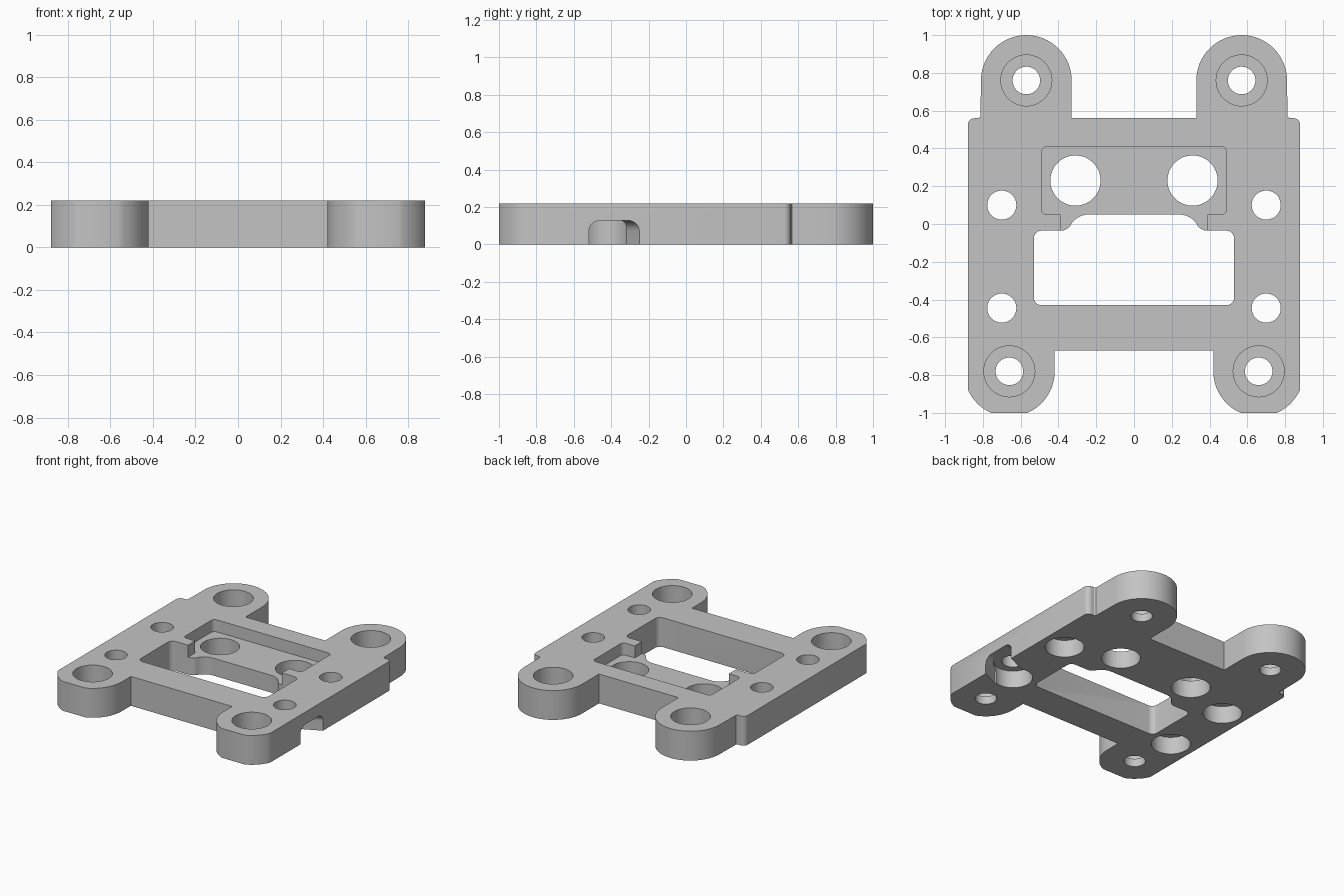
import bpy, bmesh, math
from mathutils import Matrix

default = bpy.data.objects.get("Cube")
if default:
    bpy.data.objects.remove(default, do_unlink=True)

HEIGHT = 0.22
STEP = 0.13       # pocket floor and underside counterbore level
BELOW, ABOVE = -0.1, 0.4


def arc(cx, cy, r, start, end, steps=10):
    angles = [math.radians(start + (end - start) * i / steps) for i in range(steps + 1)]
    return [(cx + r * math.cos(a), cy + r * math.sin(a)) for a in angles]


def mirrored(half):
    """Close a right-hand half outline with its mirror image."""
    return half + [(-x, y) for x, y in reversed(half)]


def prism(name, outline, low, high):
    bm = bmesh.new()
    face = bm.faces.new([bm.verts.new((x, y, low)) for x, y in outline])
    top = bmesh.ops.extrude_face_region(bm, geom=[face])["geom"]
    bmesh.ops.translate(bm, vec=(0, 0, high - low),
                        verts=[v for v in top if isinstance(v, bmesh.types.BMVert)])
    bmesh.ops.recalc_face_normals(bm, faces=bm.faces)
    mesh = bpy.data.meshes.new(name)
    bm.to_mesh(mesh)
    bm.free()
    obj = bpy.data.objects.new(name, mesh)
    bpy.context.collection.objects.link(obj)
    return obj


def bore(x, y, r, low, high):
    return prism("bore_cutter", arc(x, y, r, 0, 360, 48)[:-1], low, high)


# Plate outline with four rounded mounting lugs
outline = [(0.42, -0.67)]
outline += arc(0.66, -0.78, 0.24, 180, 246.4)
outline += arc(0.66, -0.78, 0.24, 293.6, 336.4)
outline += arc(0.845, 0.525, 0.035, 0, 90, 6)
outline += [(0.825, 0.56), (0.813, 0.568)]
outline += arc(0.57, 0.76, 0.24, 0, 180, 32)
outline += [(0.33, 0.56)]
plate = prism("mounting_plate", mirrored(outline), 0, HEIGHT)

# Central window with a bulged rear edge
window = arc(0.49, -0.39, 0.04, -90, 0, 6) + arc(0.49, -0.075, 0.04, 0, 90, 6)
window += [(0.375, -0.035), (0.352, -0.024)] + arc(0.24, -0.06, 0.11, 25, 90)
cutters = [prism("window_cutter", mirrored(window), BELOW, ABOVE)]

# Shallow pocket opening into the window
pocket = [(0.39, -0.2), (0.39, 0.05)]
pocket += arc(0.46, 0.08, 0.03, -90, 0, 6) + arc(0.46, 0.38, 0.03, 0, 90, 6)
cutters.append(prism("pocket_cutter", mirrored(pocket), STEP, ABOVE))

for side in (-1, 1):
    # Lug holes, counterbored from above
    for x, y in ((0.57, 0.76), (0.66, -0.78)):
        cutters.append(bore(side * x, y, 0.135, 0.06, ABOVE))
        cutters.append(bore(side * x, y, 0.073, BELOW, ABOVE))
    # Side holes, counterbored from below
    for y in (0.10, -0.445):
        cutters.append(bore(side * 0.70, y, 0.133, BELOW, STEP))
        cutters.append(bore(side * 0.70, y, 0.077, BELOW, ABOVE))
    # Holes through the pocket floor
    cutters.append(bore(side * 0.31, 0.23, 0.133, BELOW, ABOVE))

# Slanted channel from one side hole out through the left edge
half_width, top, r = 0.122, STEP - 0.002, 0.055
profile = [(half_width, BELOW)] + arc(half_width - r, top - r, r, 0, 90, 8)
channel = prism("channel_cutter", mirrored(profile), 0, 0.35)
upright = Matrix(((0, 0, 1, 0), (1, 0, 0, 0), (0, 1, 0, 0), (0, 0, 0, 1)))
channel.data.transform(Matrix.Translation((0.70, -0.468, 0))
                       @ Matrix.Rotation(math.radians(25), 4, "Z") @ upright)
cutters.append(channel)

# Cut everything, then keep only the finished plate
for cutter in cutters:
    cutter.hide_render = True
    mod = plate.modifiers.new("cut", "BOOLEAN")
    mod.operation = "DIFFERENCE"
    mod.solver = "EXACT"
    mod.object = cutter
bpy.context.view_layer.update()
finished = bpy.data.meshes.new_from_object(
    plate.evaluated_get(bpy.context.evaluated_depsgraph_get()))
plate.modifiers.clear()
plate.data = finished
for cutter in cutters:
    bpy.data.objects.remove(cutter, do_unlink=True)

# Plain grey finish
grey = bpy.data.materials.new("plain_grey")
grey.use_nodes = True
colour = (0.55, 0.55, 0.55, 1)
grey.diffuse_color = colour
grey.node_tree.nodes["Principled BSDF"].inputs["Base Color"].default_value = colour
plate.data.materials.clear()
plate.data.materials.append(grey)

bpy.ops.object.select_all(action="DESELECT")
plate.select_set(True)
bpy.context.view_layer.objects.active = plate
bpy.ops.object.shade_smooth_by_angle(angle=math.radians(30))
